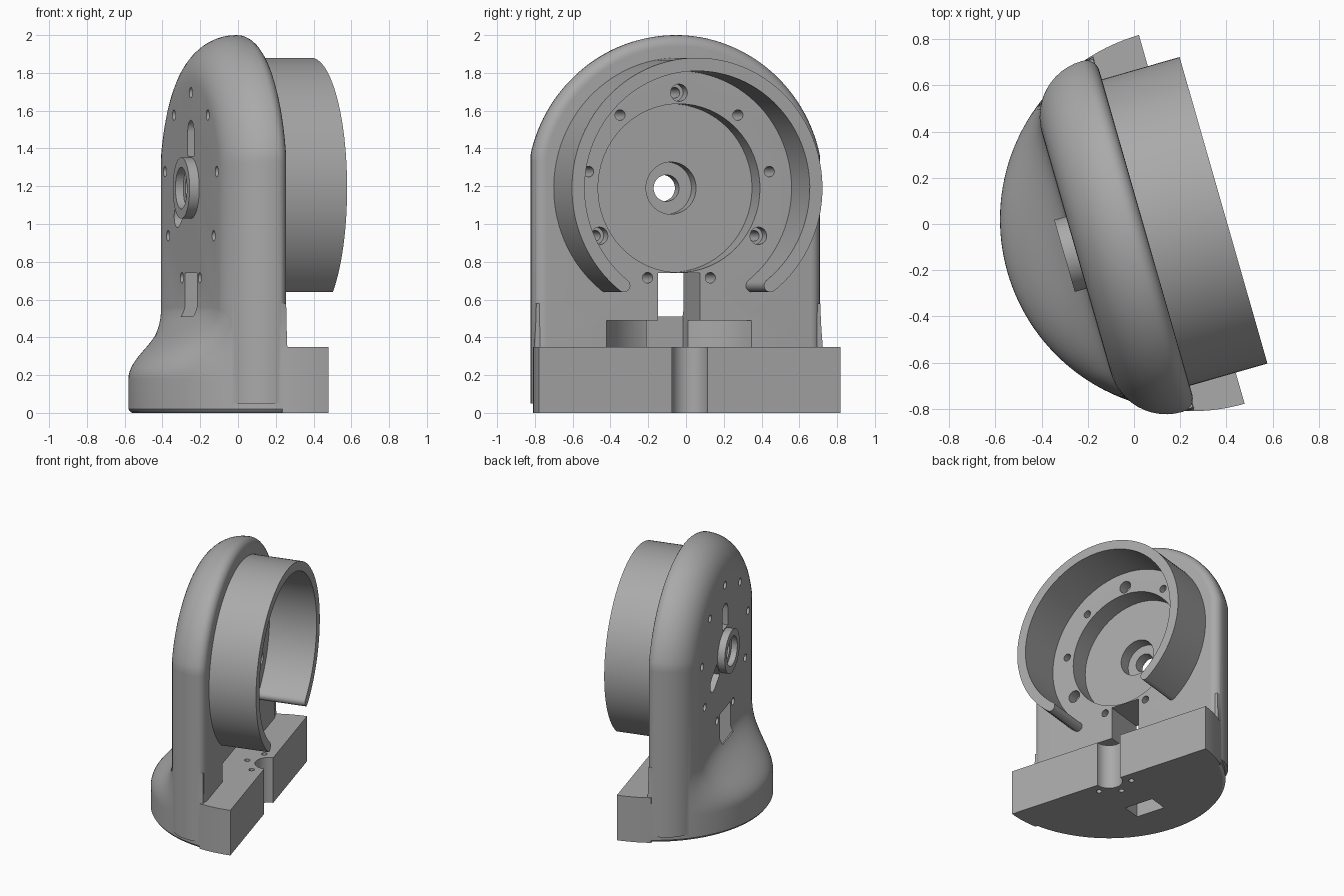
import bpy, bmesh
from math import sin, cos, pi, radians, sqrt
from mathutils import Matrix, Vector

cube = bpy.data.objects.get("Cube")
if cube:
    bpy.data.objects.remove(cube, do_unlink=True)

grey = bpy.data.materials.new("grey_plastic")
grey.use_nodes = True
COLOUR = (0.4, 0.4, 0.4, 1)
grey.diffuse_color = COLOUR
grey.node_tree.nodes["Principled BSDF"].inputs["Base Color"].default_value = COLOUR

# Local frame: x runs through the plate towards the collar, y along the plate
R = 0.83           # base radius
HUB = 1.19         # height of the collar axis
FRONT, BACK = -0.207, -0.52
WIDE, ARCH = 0.79, 0.81
F_ROUND, B_ROUND = 0.06, 0.25


def loft(name, rings):
    """Skin a list of equal-length closed rings and cap both ends."""
    bm = bmesh.new()
    rows = [[bm.verts.new(p) for p in ring] for ring in rings]
    n = len(rows[0])
    for a, b in zip(rows, rows[1:]):
        for i in range(n):
            j = (i + 1) % n
            bm.faces.new((a[i], a[j], b[j], b[i]))
    bm.faces.new(rows[0])
    bm.faces.new(rows[-1])
    bmesh.ops.recalc_face_normals(bm, faces=bm.faces)
    mesh = bpy.data.meshes.new(name)
    bm.to_mesh(mesh)
    bm.free()
    mesh.materials.append(grey)
    obj = bpy.data.objects.new(name, mesh)
    bpy.context.collection.objects.link(obj)
    return obj


def prism_x(name, pts, lo, hi):
    return loft(name, [[(h, a, b) for a, b in pts] for h in (lo, hi)])


def prism_z(name, pts, lo, hi):
    return loft(name, [[(a, b, h) for a, b in pts] for h in (lo, hi)])


def circle(r, ca=0, cb=0, n=64):
    return [(ca + r * cos(2 * pi * i / n), cb + r * sin(2 * pi * i / n)) for i in range(n)]


def rect(a0, a1, b0, b1):
    return [(a0, b0), (a1, b0), (a1, b1), (a0, b1)]


def arc(r, start, end, n, ca=0, cb=0):
    return [(ca + r * cos(start + (end - start) * i / n),
             cb + r * sin(start + (end - start) * i / n)) for i in range(n + 1)]


def combine(body, other, operation):
    mod = body.modifiers.new(operation, "BOOLEAN")
    mod.operation = operation
    mod.solver = "EXACT"
    mod.object = other
    bpy.context.view_layer.objects.active = body
    bpy.ops.object.modifier_apply(modifier=mod.name)
    bpy.data.objects.remove(other, do_unlink=True)


# Arched plate with a small round in front and a large one behind
def arch_ring(x, inset):
    w, r = WIDE - inset, ARCH - inset
    pts = [(max(-w, min(w, a)), HUB + b) for a, b in arc(r, 0, pi, 72)]
    return [(x, a, b) for a, b in [(w, 0.05)] + pts + [(-w, 0.05)]]


rim = []
for i in range(7):
    t = pi / 2 * i / 6
    rim.append((FRONT - F_ROUND * (1 - cos(t)), F_ROUND * (1 - sin(t))))
for i in range(1, 13):
    t = pi / 2 * i / 12
    rim.append((BACK + B_ROUND * (1 - sin(t)), B_ROUND * (1 - cos(t))))
body = loft("bracket_body", [arch_ring(x, d) for x, d in rim])


# Round foot that flows up into the back of the plate
def foot_ring(z):
    blend = (1 - cos(pi * max(0, min(1, (z - 0.18) / 0.4)))) / 2
    radius = R - 0.02 * max(0, 1 - z / 0.02) ** 2
    limit, ring = radians(75), []
    core_x, core_y = BACK + B_ROUND, WIDE - B_ROUND
    for i in range(65):
        t = limit * (i / 32 - 1)
        outer = Vector((-radius * cos(t), radius * sin(t)))
        core = Vector((core_x, max(-core_y, min(core_y, outer.y))))
        inner = core + (outer - core).normalized() * (B_ROUND - 0.002)
        p = outer.lerp(inner, blend)
        ring.append((p.x, p.y, z))
    return ring


heights = [0, 0.006, 0.02] + [0.18 + 0.4 * i / 20 for i in range(21)]
combine(body, loft("foot", [foot_ring(z) for z in heights]), "UNION")

# Straight-fronted slab completing the half-disc base
side = arc(R, pi / 2, radians(163 - 56), 8)
slab = side + [(a, -b) for a, b in reversed(side)]
combine(body, prism_z("front_slab", slab, 0, 0.35), "UNION")

# Rear boss
combine(body, prism_x("rear_boss", circle(0.162, 0, HUB), -0.573, -0.45), "UNION")

# Disc recess, bearing seat, shaft hole and rear counterbore
for r, lo, hi in ((0.446, -0.36, 0), (0.138, -0.45, 0), (0.07, -0.8, 0), (0.11, -0.8, -0.53)):
    combine(body, prism_x("bore", circle(r, 0, HUB), lo, hi), "DIFFERENCE")

# Nine bolt holes, every third one counterbored
for i in range(9):
    t = 2 * pi * i / 9
    y, z = 0.505 * sin(t), HUB + 0.505 * cos(t)
    combine(body, prism_x("bolt_hole", circle(0.028, y, z, 24), -0.9, 0), "DIFFERENCE")
    if i % 3 == 0:
        combine(body, prism_x("counterbore", circle(0.046, y, z, 24), -0.29, 0), "DIFFERENCE")

# Radial pockets beside the rear boss
for t in (0, radians(120)):
    pocket = [(a * cos(t) + b * sin(t), HUB + b * cos(t) - a * sin(t))
              for a, b in [(-0.06, 0.17), (0.06, 0.17)] + arc(0.06, 0, pi, 8, 0, 0.3)]
    combine(body, prism_x("rear_pocket", pocket, -0.7, -0.42), "DIFFERENCE")

# Cable window, cable shaft, round pocket, front notch and base screw holes
combine(body, prism_x("window", rect(-0.115, 0.115, 0.352, 0.74), -0.53, 0.1), "DIFFERENCE")
combine(body, prism_x("window_back", rect(-0.115, 0.115, 0.51, 0.74), -0.7, -0.5), "DIFFERENCE")
combine(body, prism_z("shaft", rect(-0.53, -0.38, -0.115, 0.115), -0.1, 0.5), "DIFFERENCE")
combine(body, prism_z("round_pocket", circle(0.45), 0.35, 0.49), "DIFFERENCE")
combine(body, prism_z("notch", circle(0.097), -0.1, 0.45), "DIFFERENCE")
for t in (-60, 0, 60):
    a, b = -0.16 * cos(radians(t)), 0.16 * sin(radians(t))
    combine(body, prism_z("screw_hole", circle(0.02, a, b, 20), -0.1, 0.45), "DIFFERENCE")

# Open collar with rounded ends
outer_r, inner_r = 0.69, 0.62
mid, cap = (outer_r + inner_r) / 2, (outer_r - inner_r) / 2
s, e = radians(-90 + 38), radians(270 - 38)
outline = arc(outer_r, s, e, 80, 0, HUB)
outline += arc(cap, e, e + pi, 10, mid * cos(e), HUB + mid * sin(e))[1:-1]
outline += arc(inner_r, e, s, 80, 0, HUB)
outline += arc(cap, s + pi, s + 2 * pi, 10, mid * cos(s), HUB + mid * sin(s))[1:-1]
collar = prism_x("open_collar", outline, FRONT - 0.01, 0.143)

# Turn the whole bracket into place and shade it
place = Matrix.Translation((0.25, 0.02, 0)) @ Matrix.Rotation(radians(16), 4, "Z")
bpy.ops.object.select_all(action="DESELECT")
for obj in (body, collar):
    obj.data.transform(place)
    obj.select_set(True)
bpy.context.view_layer.objects.active = body
bpy.ops.object.shade_smooth_by_angle(angle=radians(30))
